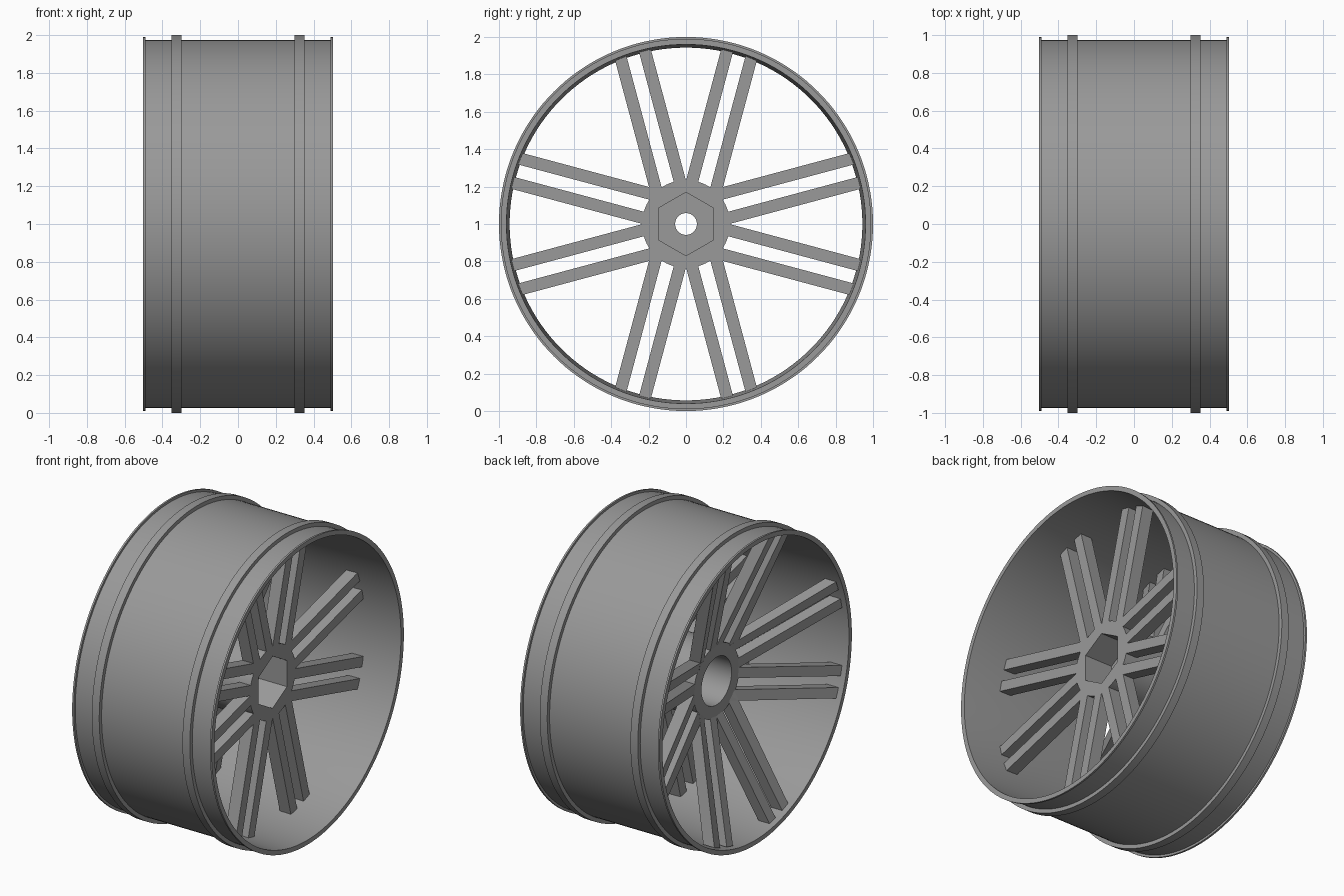
import bpy, bmesh, math

if "Cube" in bpy.data.objects:
    bpy.data.objects.remove(bpy.data.objects["Cube"])

metal = bpy.data.materials.new("grey_metal")
metal.diffuse_color = (0.32, 0.32, 0.32, 1)
metal.use_nodes = True
metal.node_tree.nodes["Principled BSDF"].inputs["Base Color"].default_value = metal.diffuse_color


def finish(bm, name):
    """Turn a bmesh into a named object, raised so the wheel stands on z = 0."""
    bmesh.ops.recalc_face_normals(bm, faces=bm.faces[:])
    me = bpy.data.meshes.new(name)
    bm.to_mesh(me)
    bm.free()
    me.materials.append(metal)
    ob = bpy.data.objects.new(name, me)
    ob.location.z = 1
    bpy.context.collection.objects.link(ob)
    bpy.ops.object.select_all(action='DESELECT')
    ob.select_set(True)
    bpy.context.view_layer.objects.active = ob
    bpy.ops.object.shade_smooth_by_angle(angle=math.radians(25))
    return ob


def hexagon(t):
    """Radius of a hexagon with corners at the top and bottom."""
    sixth = math.pi / 3
    return 0.147 / math.cos((t + sixth / 2) % sixth - sixth / 2)


def lathe(name, profile, n):
    """Revolve a closed (x, radius) profile around x; radius may depend on angle."""
    bm = bmesh.new()
    rings = []
    for i in range(n):
        t = 2 * math.pi * i / n
        ring = []
        for x, r in profile:
            r = r(t) if callable(r) else r
            ring.append(bm.verts.new((x, r * math.cos(t), r * math.sin(t))))
        rings.append(ring)
    m = len(profile)
    for i in range(n):
        a, b = rings[i], rings[(i + 1) % n]
        for j in range(m):
            k = (j + 1) % m
            bm.faces.new((a[j], a[k], b[k], b[j]))
    return finish(bm, name)


# Rim barrel with two raised bands, thin end flanges and a slightly tapered inside
half = [(0.30, 0.975), (0.30, 1.0), (0.353, 1.0), (0.353, 0.975),
        (0.49, 0.975), (0.49, 0.99), (0.502, 0.99), (0.502, 0.96)]
left = [(-x, r) for x, r in reversed(half)]
lathe("rim", left + half + [(0.0, 0.943)], 144)

# Hub: hexagonal socket in front, axle hole, round bore behind
lathe("hub", [(0.25, 0.235), (0.25, hexagon), (0.05, hexagon), (0.05, 0.058),
              (-0.03, 0.058), (-0.03, 0.155), (-0.22, 0.155), (-0.22, 0.235)], 96)


def spoke_star(name, x_hub, x_tip, depth):
    """Eight pairs of parallel bars running from the hub to the rim."""
    bm = bmesh.new()
    c, s = math.cos(math.radians(15)), math.sin(math.radians(15))
    for swap in (False, True):
        for sy in (1, -1):
            for sz in (1, -1):
                for lo, hi in ((-0.06, 0.005), (0.075, 0.14)):
                    quads = []
                    for r, x in ((0.2, x_hub), (0.953, x_tip)):
                        pts = []
                        for o, d in ((lo, 0), (hi, 0), (hi, depth), (lo, depth)):
                            u = math.sqrt(r * r - o * o)
                            y, z = u * c - o * s, u * s + o * c
                            if swap:
                                y, z = z, y
                            pts.append(bm.verts.new((x + d, sy * y, sz * z)))
                        quads.append(pts)
                    a, b = quads
                    bm.faces.new(a)
                    bm.faces.new(b)
                    for j in range(4):
                        k = (j + 1) % 4
                        bm.faces.new((a[j], a[k], b[k], b[j]))
    return finish(bm, name)


# Flat front spokes and back spokes that lean out towards the rim edge
spoke_star("front_spokes", 0.25, 0.25, -0.08)
spoke_star("back_spokes", -0.21, -0.47, 0.08)
